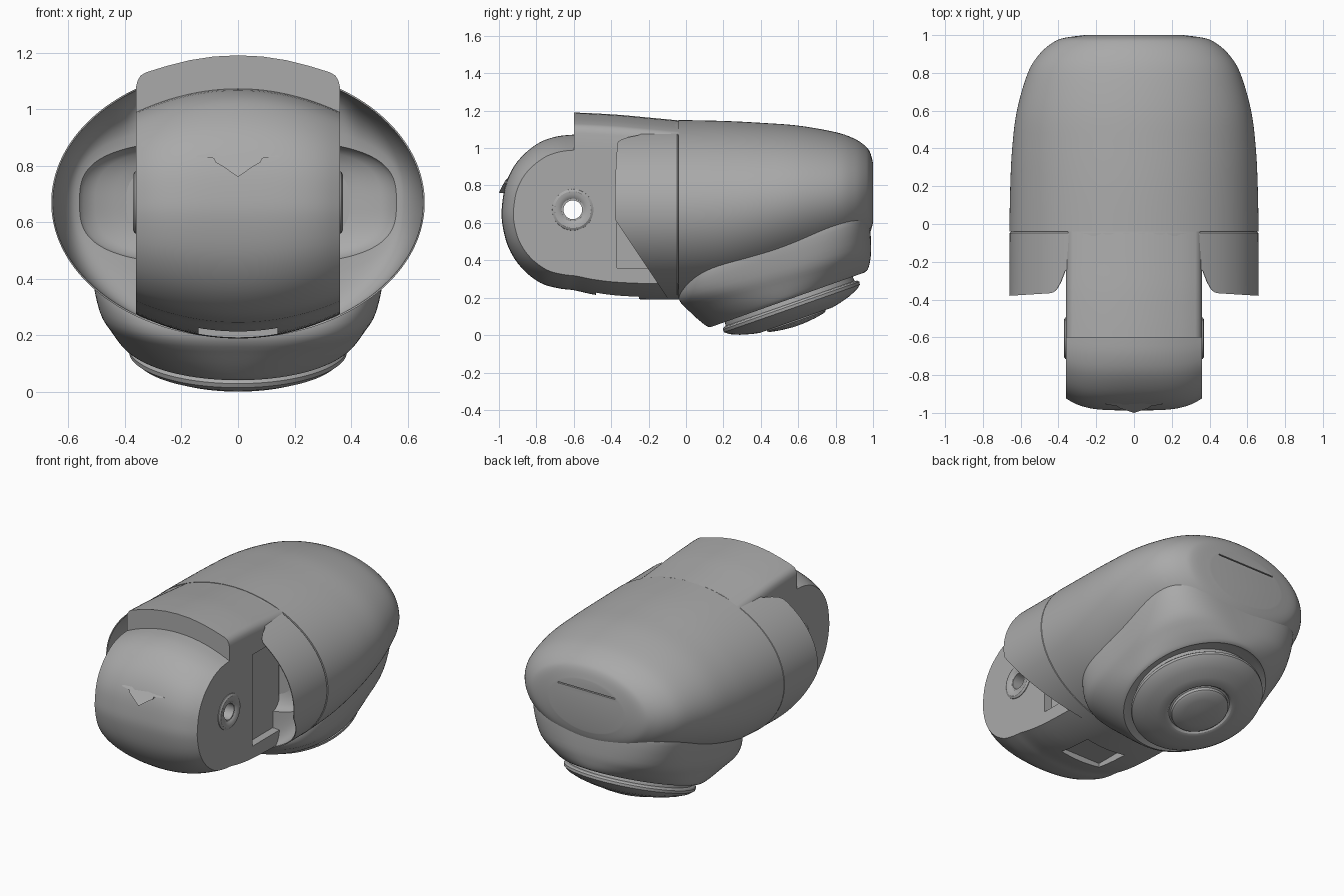
import bpy, bmesh
from math import sin, cos, pi, radians, copysign
from mathutils import Vector, Matrix

if "Cube" in bpy.data.objects:
    bpy.data.objects.remove(bpy.data.objects["Cube"])

N = 160


def smooth(rows, k=5):
    """Catmull-Rom refinement of a list of parameter tuples."""
    out, r = [], [rows[0]] + list(rows) + [rows[-1]]
    for i in range(1, len(r) - 2):
        for j in range(k):
            t = j / k
            out.append(tuple(0.5 * (2 * b + (c - a) * t + (2 * a - 5 * b + 4 * c - d) * t * t
                                    + (3 * b - a - 3 * c + d) * t ** 3)
                             for a, b, c, d in zip(*r[i - 1:i + 3])))
    return out + [tuple(rows[-1])]


def spow(v, e):
    return copysign(abs(v) ** (2 / e), v)


def loft(name, rings):
    """Closed skin through equal-length rings, capped at both ends."""
    bm = bmesh.new()
    vs = [[bm.verts.new(p) for p in ring] for ring in rings]
    n = len(vs[0])
    for a, b in zip(vs, vs[1:]):
        for i in range(n):
            j = (i + 1) % n
            bm.faces.new((a[i], a[j], b[j], b[i]))
    bm.faces.new(vs[0])
    bm.faces.new(vs[-1])
    bmesh.ops.recalc_face_normals(bm, faces=bm.faces)
    me = bpy.data.meshes.new(name)
    bm.to_mesh(me)
    bm.free()
    ob = bpy.data.objects.new(name, me)
    bpy.context.collection.objects.link(ob)
    return ob


def oval(y, hw, zb, zt):
    return [(hw * sin(2 * pi * i / N), y, (zb + zt) / 2 + (zt - zb) / 2 * cos(2 * pi * i / N))
            for i in range(N)]


def disc_x(x, y, z, r, n=48):
    return [(x, y + r * cos(2 * pi * i / n), z + r * sin(2 * pi * i / n)) for i in range(n)]


def box(x0, x1, y0, y1, z0, z1):
    return loft("cutter", [[(x0, y, z0), (x1, y, z0), (x1, y, z1), (x0, y, z1)] for y in (y0, y1)])


def cut(ob, cutter):
    cutter.hide_render = True
    m = ob.modifiers.new("cut", 'BOOLEAN')
    m.operation, m.solver, m.object = 'DIFFERENCE', 'EXACT', cutter
    bpy.context.view_layer.objects.active = ob
    bpy.ops.object.modifier_apply(modifier=m.name)
    bpy.data.objects.remove(cutter)


# main rear shell with a hollow front and a thin slit at the back
rows = smooth([(-.04, .66, .19, 1.15), (.2, .655, .21, 1.145), (.4, .645, .26, 1.135),
               (.6, .62, .33, 1.12), (.8, .562, .41, 1.085), (.9, .50, .46, 1.05),
               (.96, .43, .51, 1.01), (.985, .37, .55, .975), (1.0, .26, .60, .92)])
shell = loft("rear_shell", [oval(.2, .55, .3, 1.04), oval(-.04, .635, .21, 1.13)]
             + [oval(*r) for r in rows])
cut(shell, box(-.2, .2, .97, 1.05, .855, .862))


# front collar: outer wall, slanted rim, concave bowl
def rim_y(x, z):
    y = -.38 if z > .62 else -.38 + (.62 - z) * .667
    if z > .67:
        y += .015 * max(0, (.66 - abs(x)) / .24) + .13 * min(1, max(0, (.44 - abs(x)) / .08)) ** 2
    return y


def collar_ring(hw, hh, f, e=2):
    out = []
    for i in range(N):
        s, c = sin(2 * pi * i / N), cos(2 * pi * i / N)
        out.append((hw * spow(s, e), f(rim_y(.66 * s, .67 + .48 * c)), .67 + hh * spow(c, e)))
    return out


rings = [collar_ring(.64, .46, lambda y: -.02), collar_ring(.645, .465, lambda y: -.036),
         collar_ring(.658, .478, lambda y: -.048), collar_ring(.66, .48, lambda y: y),
         collar_ring(.654, .474, lambda y: y + .002)]
for k in range(1, 9):
    a = k / 8 * pi / 2
    w = cos(a)
    rings.append(collar_ring(.56 + .094 * w, .22 + .254 * w, lambda y, a=a: y + (-.09 - y) * sin(a), 3 - w))
for k in range(1, 7):
    a = k / 7 * pi / 2
    rings.append(collar_ring(.56 * cos(a), .22 * cos(a), lambda y, a=a: -.09 + .1 * sin(a), 3))
loft("front_collar", rings)

# crowned head block with neck
outline = smooth([(-.60, 1.072), (-.7, 1.06), (-.8, 1.02), (-.9, .93), (-.96, .82), (-.983, .7),
                  (-.983, .6), (-.95, .47), (-.88, .36), (-.78, .28), (-.68, .25), (-.6, .24),
                  (-.5, .218), (-.38, .2), (-.2, .19), (-.03, .19)], 4) + [(-.03, 1.072)]
sections = []
for i in range(25):
    x = -.36 + .03 * i
    q = abs(x) / .36
    sy, sz = 1 - .13 * q ** 4, 1 - .19 * q ** 2
    sections.append([(x, -.5 + (y + .5) * (sy if y < -.5 else 1), .64 + (z - .64) * sz)
                     for y, z in outline])
head = loft("head", sections)
cut(head, loft("cutter", [disc_x(x, -.605, .67, .05) for x in (-.5, .5)]))
cut(head, box(-.14, .14, -.48, -.25, .1, .25))
for s in (-1, 1):
    cut(head, box(min(s * .31, s * .5), max(s * .31, s * .5), -.37, .1, .36, .94))

# pivot bosses around the through hole
for s, side in ((-1, "left"), (1, "right")):
    boss = loft("pivot_boss_" + side, [disc_x(s * x, -.605, .67, r) for x, r in
                                       ((.34, .112), (.364, .11), (.371, .098), (.37, .082), (.362, .062), (.352, .052))])
    cut(boss, loft("cutter", [disc_x(x, -.605, .67, .05) for x in (-.5, .5)]))

# top cover over the head
half = [(.36, .97), (.36, 1.08), (.355, 1.1), (.345, 1.118), (.325, 1.13), (.25, 1.153), (.17, 1.173), (.085, 1.186)]
prof = half + [(0, 1.19)] + [(-x, z) for x, z in reversed(half)]
loft("top_cover", [[(x, y, z + (d if z > 1 else 0)) for x, z in prof]
                   for y, d in smooth([(-.6, 0), (-.5, -.004), (-.35, -.013), (-.2, -.027),
                                       (-.04, -.042), (.05, -.05)])])

# small pointed lip on the head front
lip = [(.07, .875, -.92), (.15, .832, -.954), (.085, .826, -.966), (.08, .812, -.973), (.05, .795, -.984), (0, .76, -1.0)]
lip += [(-x, z, y) for x, z, y in reversed(lip[:-1])]
loft("front_lip", [[(x, y, z) for x, z, y in lip], [(x, -.85, z) for x, z, y in lip]])


# lower pod: tilted rounded-square sections closing to an oval rim
def pod_ring(y0, z0, y1, z1, hw, e):
    c, u = Vector((0, (y0 + y1) / 2, (z0 + z1) / 2)), Vector((0, (y1 - y0) / 2, (z1 - z0) / 2))
    return [c + u * spow(cos(2 * pi * i / N), e) + Vector((hw * spow(sin(2 * pi * i / N), e), 0, 0))
            for i in range(N)]


pod = smooth([(.04, .40, .93, .72, .48, 4), (-.01, .32, .975, .65, .515, 4.2),
              (-.04, .20, .99, .48, .495, 3.4), (.02, .125, .985, .40, .46, 2.6),
              (.10, .055, .972, .352, .425, 2.05), (.13, .042, .955, .335, .405, 2)], 4)
loft("lower_pod", [pod_ring(*r) for r in pod] + [pod_ring(.17, .07, .93, .34, .38, 2)])

# stepped round foot plate, revolved about the tilted axis
tilt = Matrix.Translation((0, .55, .19)) @ Matrix.Rotation(radians(19.3), 4, 'X')
plate = [(.36, -.03), (.365, .022), (.38, .026), (.387, .034), (.385, .05), (.36, .07), (.31, .091), (.25, .108),
         (.205, .117), (.19, .113), (.178, .100), (.168, .104), (.166, .122), (.155, .13), (.1, .14), (.03, .147)]
loft("foot_plate", [[tilt @ Vector((r * cos(2 * pi * i / N), r * sin(2 * pi * i / N), -h))
                     for i in range(N)] for r, h in plate])

# dark grey finish, smooth shading with crisp edges
grey = bpy.data.materials.new("dark_grey")
grey.diffuse_color = (.4, .4, .4, 1)
grey.use_nodes = True
grey.node_tree.nodes["Principled BSDF"].inputs["Base Color"].default_value = grey.diffuse_color
for ob in list(bpy.context.scene.objects):
    ob.data.materials.clear()
    ob.data.materials.append(grey)
    bpy.ops.object.select_all(action='DESELECT')
    ob.select_set(True)
    bpy.context.view_layer.objects.active = ob
    bpy.ops.object.shade_smooth_by_angle(angle=radians(32))
